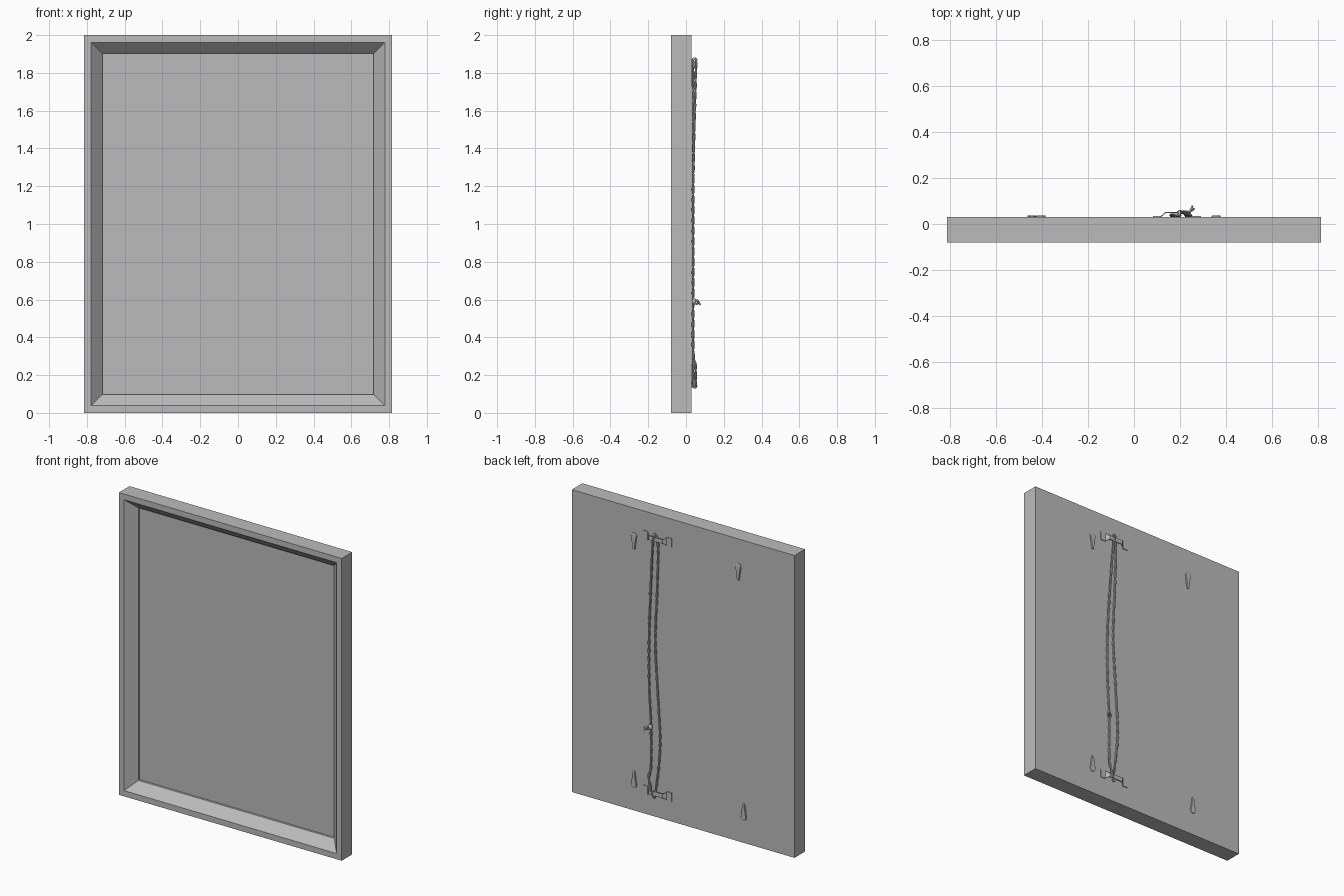
import bpy, bmesh, math
from mathutils import Vector

if "Cube" in bpy.data.objects:
    bpy.data.objects.remove(bpy.data.objects["Cube"])

BACK = 0.03

grey = bpy.data.materials.new("plain grey")
grey.use_nodes = True
colour = (0.5, 0.5, 0.5, 1)
grey.diffuse_color = colour
grey.node_tree.nodes["Principled BSDF"].inputs["Base Color"].default_value = colour


def finish(bm, name):
    bmesh.ops.recalc_face_normals(bm, faces=bm.faces)
    mesh = bpy.data.meshes.new(name)
    bm.to_mesh(mesh)
    bm.free()
    mesh.materials.append(grey)
    ob = bpy.data.objects.new(name, mesh)
    bpy.context.collection.objects.link(ob)
    return ob


def loft(name, rings):
    """Bridge equal-length point rings and cap both ends."""
    bm = bmesh.new()
    loops = [[bm.verts.new(p) for p in ring] for ring in rings]
    for a, b in zip(loops, loops[1:]):
        for i in range(len(a)):
            j = (i + 1) % len(a)
            bm.faces.new((a[i], a[j], b[j], b[i]))
    bm.faces.new(loops[0])
    bm.faces.new(loops[-1])
    return finish(bm, name)


def rectangle(inset, y):
    w, lo, hi = 0.815 - inset, inset, 2 - inset
    return [(-w, y, lo), (w, y, lo), (w, y, hi), (-w, y, hi)]


# Frame: flat lip, sloped inner moulding, small step to the picture panel
loft("picture_frame", [rectangle(i, y) for i, y in
     [(0, BACK), (0, -0.08), (0.038, -0.08), (0.098, -0.018), (0.098, -0.004)]])


# Teardrop wall-hanger plates, with the round head away from the middle
def hanger(name, x, z, up):
    outline = [(-0.007, -0.055), (0.007, -0.055)]
    for k in range(13):
        a = math.radians(-15 + k * 17.5)
        outline.append((0.02 * math.cos(a), 0.034 + 0.021 * math.sin(a)))
    loft(name, [[(x + u * s, y, z + v * up * s) for u, v in outline]
                for s, y in [(1, BACK - 0.002), (1, BACK + 0.005), (0.85, BACK + 0.008)]])


hanger("hanger_top_left", 0.358, 1.783, 1)
hanger("hanger_top_right", -0.405, 1.783, 1)
hanger("hanger_bottom_left", 0.358, 0.205, -1)
hanger("hanger_bottom_right", -0.445, 0.205, -1)


# Raised strap brackets: wide feet, narrow bridge that holds the cord
def bracket(name, z):
    half = [(-0.105, 0.0, 0.028), (-0.07, 0.0, 0.028), (-0.06, 0.008, 0.017), (-0.05, 0.017, 0.014)]
    stations = half + [(-x, y, h) for x, y, h in reversed(half)]
    rings = []
    for x, y, h in stations:
        lo, hi = BACK + y, BACK + y + 0.005
        rings.append([(0.187 + x, lo, z - h), (0.187 + x, hi, z - h),
                      (0.187 + x, hi, z + h), (0.187 + x, lo, z + h)])
    loft(name, rings)


bracket("bracket_top", 1.845)
bracket("bracket_bottom", 0.162)


# Cord: two thin strands twisted around a smooth centre line
def sample(points, steps=14):
    pts = [Vector(p) for p in points]
    pts = [pts[0]] + pts + [pts[-1]]
    out = []
    for a, b, c, d in zip(pts, pts[1:], pts[2:], pts[3:]):
        for k in range(steps):
            t = k / steps
            out.append(0.5 * (2 * b + (c - a) * t + (2 * a - 5 * b + 4 * c - d) * t * t
                              + (3 * b - a - 3 * c + d) * t ** 3))
    return out + [pts[-1]]


def tube(name, path, radius, sides=6):
    rings = []
    for i, p in enumerate(path):
        ahead = path[min(i + 1, len(path) - 1)] - path[max(i - 1, 0)]
        q = ahead.to_track_quat('Z', 'X')
        rings.append([p + q @ Vector((radius * math.cos(k * math.tau / sides),
                                      radius * math.sin(k * math.tau / sides), 0))
                      for k in range(sides)])
    ob = loft(name, rings)
    for f in ob.data.polygons:
        f.use_smooth = True
    return ob


def cord(name, points, pitch=0.11):
    path = sample(points)
    # Even spacing along the path keeps the twist regular
    even, gap = [path[0]], 0.011
    for a, b in zip(path, path[1:]):
        n = max(1, round((b - a).length / gap))
        even += [a.lerp(b, (k + 1) / n) for k in range(n)]
    for strand in range(2):
        line, run = [], 0
        for i, p in enumerate(even):
            run += (p - even[i - 1]).length if i else 0
            ang = run / pitch * math.tau + strand * math.pi
            line.append(p + Vector((math.cos(ang), math.sin(ang) * 0.8, 0)) * 0.0042)
        tube(f"{name}_strand_{strand + 1}", line, 0.0045)


cord("cord_left", [(0.195, 0.053, 1.868), (0.208, 0.052, 1.8), (0.225, 0.045, 1.55),
                   (0.243, 0.038, 1.2), (0.243, 0.038, 0.85), (0.23, 0.038, 0.6),
                   (0.23, 0.038, 0.33), (0.238, 0.05, 0.25), (0.205, 0.052, 0.14)])
cord("cord_right", [(0.195, 0.038, 1.868), (0.178, 0.038, 1.8), (0.185, 0.038, 1.5),
                    (0.198, 0.038, 1.15), (0.175, 0.038, 0.75), (0.163, 0.038, 0.5),
                    (0.178, 0.038, 0.3), (0.2, 0.038, 0.14)])


# Loops where the cord wraps over each bracket
def wrap(name, z, side):
    arc = []
    for k in range(13):
        a = math.pi * k / 12
        arc.append(Vector((0.198, 0.046 + 0.009 * math.cos(a), z + side * 0.01 * math.sin(a))))
    tube(name, arc, 0.006)


wrap("cord_wrap_top", 1.866, 1)
wrap("cord_wrap_bottom", 0.145, -1)

# Knot with two loose ends
bm = bmesh.new()
bmesh.ops.create_icosphere(bm, subdivisions=2, radius=0.015)
bmesh.ops.scale(bm, vec=(1, 0.8, 1.2), verts=bm.verts)
bmesh.ops.translate(bm, vec=(0.232, 0.043, 0.59), verts=bm.verts)
knot = finish(bm, "cord_knot")
for f in knot.data.polygons:
    f.use_smooth = True
tube("cord_end_upper", sample([(0.232, 0.045, 0.59), (0.245, 0.06, 0.595), (0.254, 0.076, 0.572)], 5), 0.005)
tube("cord_end_lower", sample([(0.232, 0.045, 0.588), (0.25, 0.058, 0.575), (0.262, 0.066, 0.59)], 5), 0.005)
